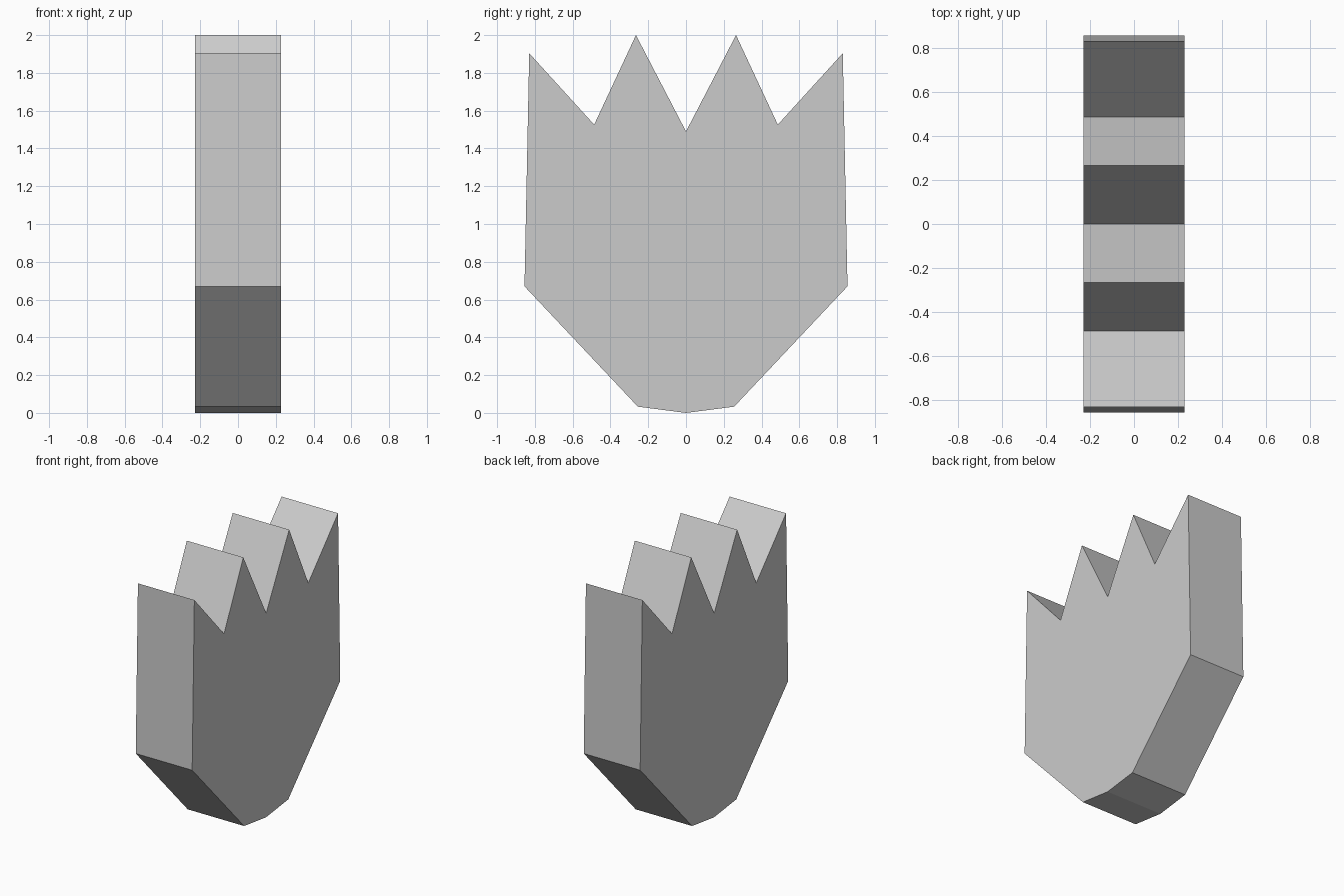
import bpy, bmesh

if "Cube" in bpy.data.objects:
    bpy.data.objects.remove(bpy.data.objects["Cube"])

# Half outline in (y, z), from the bottom point up to the centre notch
half = [(0, 0), (0.255, 0.033), (0.855, 0.67), (0.83, 1.904),
        (0.486, 1.526), (0.265, 2.0), (0, 1.49)]
outline = half + [(-y, z) for y, z in reversed(half[1:-1])]
half_thickness = 0.228

# Fill the mirrored outline and extrude it through the thickness
bm = bmesh.new()
face = bm.faces.new([bm.verts.new((-half_thickness, y, z)) for y, z in outline])
result = bmesh.ops.extrude_face_region(bm, geom=[face], use_keep_orig=True)
moved = [v for v in result["geom"] if isinstance(v, bmesh.types.BMVert)]
bmesh.ops.translate(bm, verts=moved, vec=(2 * half_thickness, 0, 0))
bmesh.ops.recalc_face_normals(bm, faces=bm.faces)

# Jagged-topped flat shell
mesh = bpy.data.meshes.new("jagged_shell")
bm.to_mesh(mesh)
bm.free()
shell = bpy.data.objects.new("jagged_shell", mesh)
bpy.context.collection.objects.link(shell)
